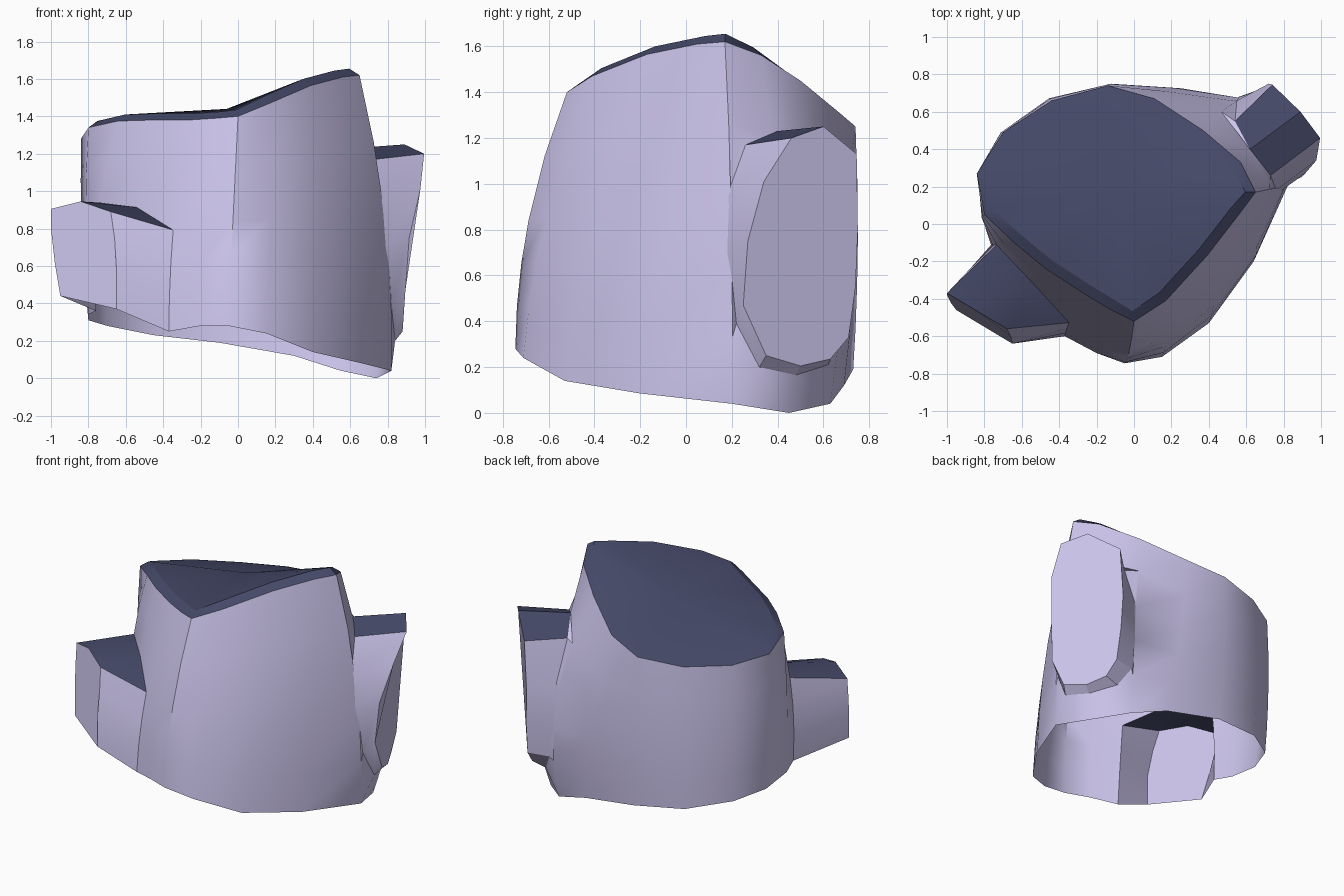
import bpy, bmesh
from mathutils import Vector

if "Cube" in bpy.data.objects:
    bpy.data.objects.remove(bpy.data.objects["Cube"])


def material(name, rgb):
    m = bpy.data.materials.new(name)
    m.diffuse_color = (*rgb, 1)
    m.use_nodes = True
    m.node_tree.nodes["Principled BSDF"].inputs["Base Color"].default_value = m.diffuse_color
    return m


LAVENDER = material("lavender", (.62, .57, .86))
NAVY = material("navy", (.058, .065, .135))


def finish(name, bm, angle):
    bmesh.ops.recalc_face_normals(bm, faces=bm.faces)
    # upward faces high on the model are navy
    for f in bm.faces:
        up = abs(f.normal.z) > .5 and f.calc_center_median().z > .78
        f.material_index = int(up and name != "body")
    mesh = bpy.data.meshes.new(name)
    bm.to_mesh(mesh)
    bm.free()
    mesh.materials.append(LAVENDER)
    mesh.materials.append(NAVY)
    ob = bpy.data.objects.new(name, mesh)
    bpy.context.collection.objects.link(ob)
    bpy.ops.object.select_all(action='DESELECT')
    ob.select_set(True)
    bpy.context.view_layer.objects.active = ob
    bpy.ops.object.shade_smooth_by_angle(angle=angle)


def bridge(bm, a, b, closed=True, skip=()):
    n = len(a)
    for i in range(n if closed else n - 1):
        if i not in skip:
            j = (i + 1) % n
            bm.faces.new((a[i], a[j], b[j], b[i]))


# Body: slanted bottom rim lofted to a slanted top rim, open underneath
bottom = [(-.05, -.745, .28), (.15, -.71, .24), (.4, -.53, .14), (.64, -.2, .085),
          (.82, .2, .04), (.74, .45, 0), (.55, .63, .04), (.3, .69, .12),
          (-.1, .73, .19), (-.45, .66, .23), (-.7, .47, .28), (-.8, .25, .31),
          (-.8, .02, .34), (-.76, -.11, .36), (-.55, -.36, .31), (-.37, -.6, .25),
          (-.2, -.69, .28)]
top = [(0, -.52, 1.40), (.17, -.41, 1.47), (.39, -.17, 1.565), (.56, .05, 1.61),
       (.65, .17, 1.62), (.57, .33, 1.56), (.37, .5, 1.45), (.11, .67, 1.31),
       (-.14, .74, 1.25), (-.44, .66, 1.23), (-.7, .49, 1.245), (-.84, .27, 1.28),
       (-.8, .05, 1.34), (-.64, -.1, 1.375), (-.47, -.24, 1.38), (-.27, -.37, 1.38),
       (-.12, -.46, 1.39)]
swell = [.055, .05, .045, .05, .055, .055, .13, .05] + [.015] * 5 + [.045] * 4
split = [.5] * 4 + [.55] * 3 + [.52] * 5 + [.57, .57, .565, .48, .48]


def ring_point(i, r):
    s = split[i]
    k = (0, s / 3, s * 2 / 3, s, (1 + s) / 2, 1)[r]
    p = Vector(bottom[i]).lerp(Vector(top[i]), k)
    out = Vector((p.x, p.y, 0)).normalized()
    return p + out * swell[i] * 4 * k * (1 - k)


# Outline where the back stub leaves the body
back_base = [(.73, .26, 1.17), (.62, .40, 1.23), (.54, .55, 1.13), (.55, .66, .85),
             (.56, .68, .55), (.59, .68, .33), (.66, .62, .21), (.78, .48, .165),
             (.84, .32, .2), (.82, .22, .39), (.79, .18, .7), (.76, .18, .95)]

bm = bmesh.new()
count = len(top)
rings = [[bm.verts.new(ring_point(i, r)) for i in range(count)] for r in range(6)]
for r in range(5):
    gaps = ((13, 14) if r < 3 else ()) + ((4, 5) if r < 4 else ())
    bridge(bm, rings[r], rings[r + 1], skip=gaps)
# wall flaring into the back stub
hole = ([rings[4][i] for i in (4, 5, 6)] + [rings[r][6] for r in (3, 2, 1, 0)]
        + [rings[0][5]] + [rings[r][4] for r in (0, 1, 2, 3)])
bridge(bm, hole, [bm.verts.new(p) for p in back_base])
finish("body", bm, .75)

# Cap: bevelled lip, then a gently dished top
bm = bmesh.new()
rim = [bm.verts.new(p) for p in top]
lip = []
for i, p in enumerate(top):
    tangent = Vector(top[(i + 1) % count]) - Vector(top[i - 1])
    inward = Vector((-tangent.y, tangent.x, 0)).normalized()
    back = 6 <= i <= 11
    lip.append(bm.verts.new(Vector(p) + inward * (.03 if back else .055)
                            + Vector((0, 0, .012 if back else .035))))
bridge(bm, rim, lip)
centre = bm.verts.new((-.06, .18, 1.44))
for i in range(count):
    bm.faces.new((lip[i], lip[(i + 1) % count], centre))
finish("cap", bm, .5)


# Stubs: outline on the body wall extruded to a flat end outline
def stub(name, base, end, closed):
    bm = bmesh.new()
    a = [bm.verts.new(p) for p in base]
    b = [bm.verts.new(p) for p in end]
    bridge(bm, a, b, closed)
    bm.faces.new(b)
    finish(name, bm, .5)


front_base = ([ring_point(13, r) for r in range(4)] + [ring_point(14, 3)]
              + [ring_point(15, r) for r in (3, 2, 1, 0)])
stub("front_left_stub", front_base,
     [(-.95, -.46, .44), (-.98, -.42, .62), (-1, -.38, .8), (-1, -.37, .905),
      (-.84, -.465, .945), (-.68, -.56, .89), (-.66, -.6, .75), (-.65, -.64, .58),
      (-.65, -.64, .37)], False)

stub("back_right_stub", back_base,
     [(.995, .46, 1.2), (.89, .6, 1.25), (.74, .745, 1.13), (.72, .75, .8),
      (.73, .74, .55), (.74, .71, .33), (.76, .63, .235), (.82, .5, .205),
      (.88, .35, .25), (.895, .25, .47), (.915, .27, .75), (.975, .34, 1.01)], True)
